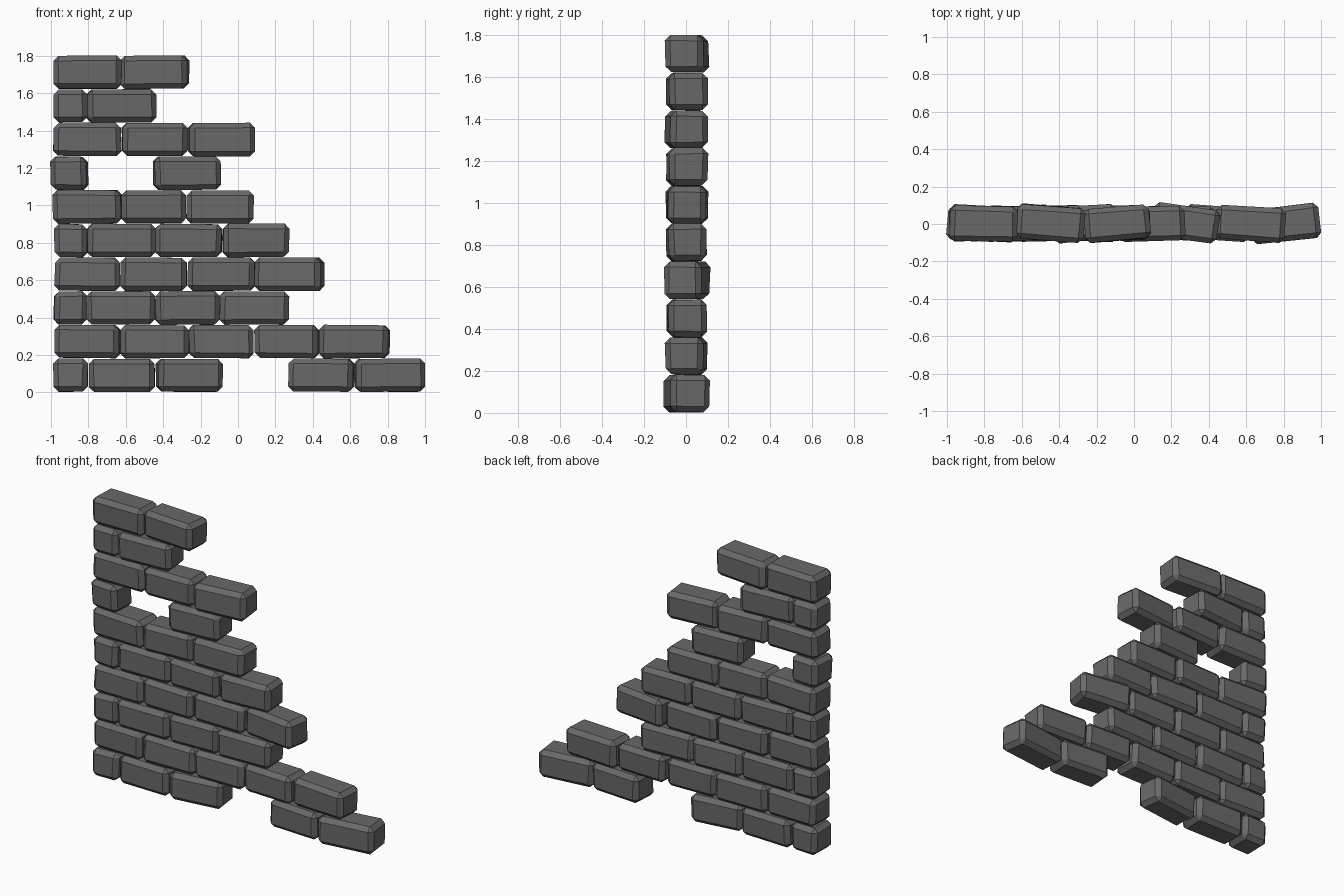
import bpy, bmesh, math, random
from mathutils import Matrix

if "Cube" in bpy.data.objects:
    bpy.data.objects.remove(bpy.data.objects["Cube"])

random.seed(4)
PITCH, DEPTH, BEVEL = 0.18, 0.182, 0.027

stone = bpy.data.materials.new("dark grey stone")
stone.diffuse_color = (0.14, 0.14, 0.14, 1)
stone.use_nodes = True
stone.node_tree.nodes["Principled BSDF"].inputs["Base Color"].default_value = stone.diffuse_color


def brick(name, x0, x1, z0, z1, yaw):
    """One chamfered, slightly uneven brick turned about the vertical."""
    a = math.radians(yaw)
    length = (x1 - x0) - 0.11 * abs(math.sin(a))
    bm = bmesh.new()
    bmesh.ops.create_cube(bm, size=1)
    for v in bm.verts:
        v.co.x *= length
        v.co.y *= DEPTH
        v.co.z *= z1 - z0
        v.co.x += random.uniform(-0.005, 0.005)
        v.co.y += random.uniform(-0.006, 0.006)
        v.co.z += random.uniform(-0.004, 0.001) * (1 if v.co.z > 0 else -1)
    bmesh.ops.bevel(bm, geom=bm.edges[:], offset=BEVEL, segments=1,
                    affect='EDGES', clamp_overlap=True)
    bmesh.ops.transform(bm, matrix=Matrix.Rotation(a, 4, 'Z'), verts=bm.verts)
    me = bpy.data.meshes.new(name)
    bm.to_mesh(me)
    bm.free()
    me.materials.append(stone)
    ob = bpy.data.objects.new(name, me)
    ob.location = ((x0 + x1) / 2, 0.003, (z0 + z1) / 2)
    bpy.context.collection.objects.link(ob)


# Courses from the bottom up: (left x, right x, yaw in degrees)
courses = [
    [(-.985, -.805, 0), (-.80, -.445, -2), (-.44, -.08, 7), (.27, .62, -3), (.62, 1.0, 6)],
    [(-.98, -.63, -2), (-.63, -.265, 0), (-.265, .08, 2), (.09, .435, -2), (.435, .81, -4)],
    [(-.985, -.81, 2), (-.81, -.445, 0), (-.445, -.10, 2), (-.10, .27, 1)],
    [(-.98, -.63, 0), (-.63, -.275, 0), (-.27, .09, -2), (.09, .46, -8)],
    [(-.985, -.805, -2), (-.805, -.44, 0), (-.445, -.085, -2), (-.08, .275, 2)],
    [(-.99, -.62, -3), (-.625, -.275, 2), (-.275, .085, 0)],
    [(-1.0, -.80, -5), (-.45, -.09, 3)],
    [(-.985, -.625, 0), (-.62, -.27, 2), (-.27, .09, 5)],
    [(-.985, -.81, 0), (-.81, -.44, 4)],
    [(-.985, -.625, -1), (-.635, -.26, -5)],
]
for row, bricks in enumerate(courses):
    z0 = row * PITCH + 0.002
    for i, (x0, x1, yaw) in enumerate(bricks):
        brick(f"brick_row{row + 1}_{i + 1}", x0, x1, z0, z0 + 0.18, yaw)
